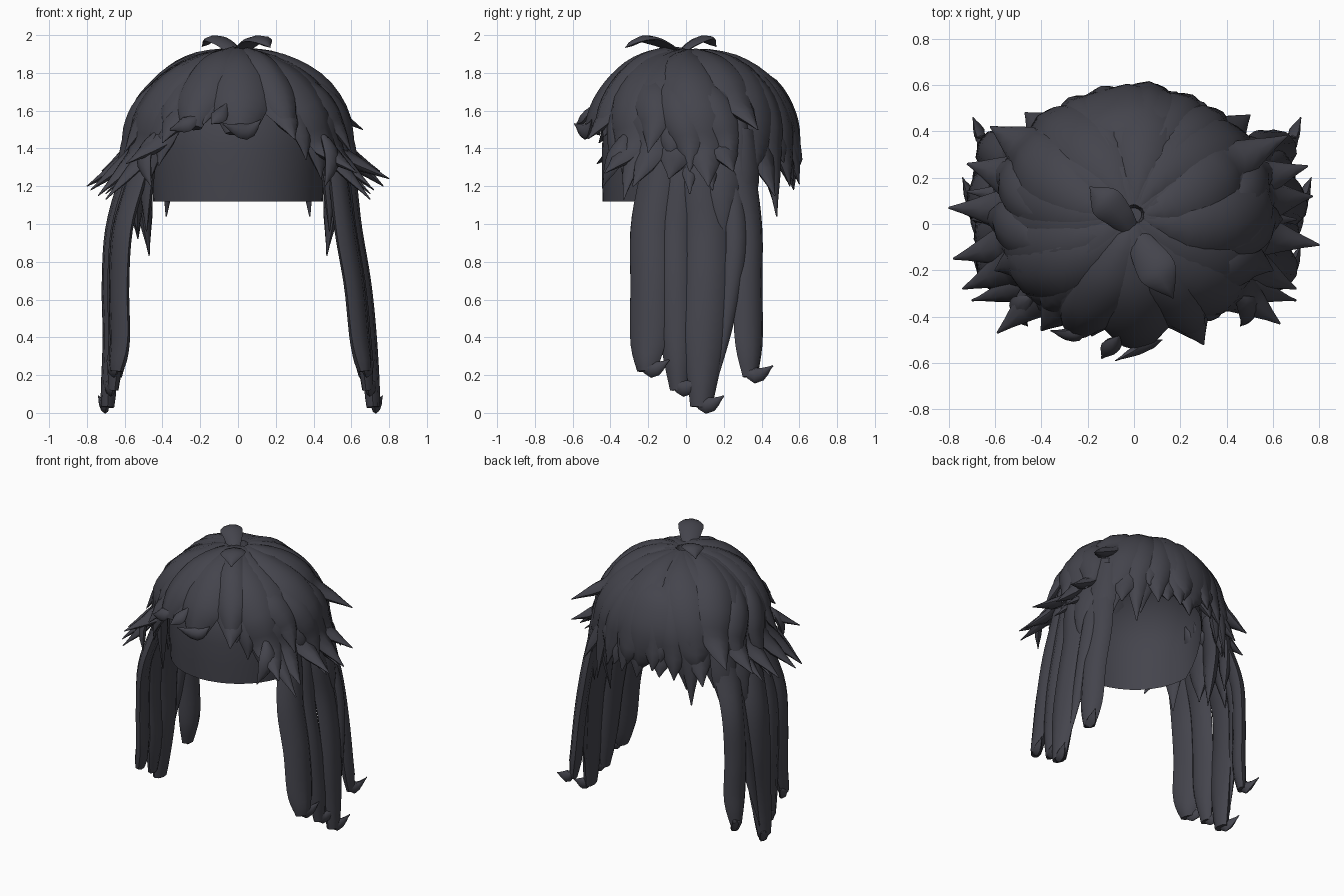
import bpy, bmesh, math, random
from mathutils import Vector

if "Cube" in bpy.data.objects:
    bpy.data.objects.remove(bpy.data.objects["Cube"])

random.seed(4)
hair = bpy.data.materials.new("charcoal hair")
hair.diffuse_color = (0.058, 0.058, 0.073, 1)
hair.use_nodes = True
hair.node_tree.nodes["Principled BSDF"].inputs["Base Color"].default_value = hair.diffuse_color

CX, CY, CZ = 0.0, 0.04, 1.40      # centre of the hair dome
RX, RY, RZ = 0.57, 0.53, 0.51     # radii of the hair dome


def finish(bm, name):
    bmesh.ops.recalc_face_normals(bm, faces=bm.faces)
    me = bpy.data.meshes.new(name)
    bm.to_mesh(me)
    bm.free()
    me.materials.append(hair)
    ob = bpy.data.objects.new(name, me)
    bpy.context.collection.objects.link(ob)
    return ob


def spline(vals, t):
    """Smooth curve through the values, t from 0 to 1."""
    n = len(vals) - 1
    i = min(int(t * n), n - 1)
    f = t * n - i
    a, b, c, d = (vals[min(max(k, 0), n)] for k in (i - 1, i, i + 1, i + 2))
    return b + (c - a) * (0.5 * f) + (a * 2 - b * 5 + c * 4 - d) * (0.5 * f * f) \
        + (b * 3 - a - c * 3 + d) * (0.5 * f ** 3)


def lock(name, pts, widths, thick=0.035, rings=16, sides=8, bend=1.0):
    """Strand with a lens-shaped section that bends around the head."""
    pts = [Vector(p) for p in pts]
    bm = bmesh.new()
    loops = []
    for r in range(rings + 1):
        t = r / rings
        p = spline(pts, t)
        tan = (spline(pts, min(t + 0.02, 1)) - spline(pts, max(t - 0.02, 0))).normalized()
        out = p - Vector((CX, CY, min(p.z, CZ)))
        out = (out - tan * out.dot(tan)).normalized()
        side = tan.cross(out)
        w = max(spline(widths, t), 0.004)
        th = min(thick, w * 0.6)
        loop = []
        for k in range(sides):
            a = 2 * math.pi * k / sides
            u = w * math.cos(a)
            loop.append(bm.verts.new(p + side * u + out * (th * math.sin(a) - bend * u * u)))
        loops.append(loop)
    for A, B in zip(loops, loops[1:]):
        for k in range(sides):
            j = (k + 1) % sides
            bm.faces.new((A[k], A[j], B[j], B[k]))
    bm.faces.new(loops[0])
    bm.faces.new(loops[-1])
    return finish(bm, name)


def dome(az, phi, lift=1.0):
    return Vector((CX + RX * lift * math.sin(phi) * math.cos(az),
                   CY + RY * lift * math.sin(phi) * math.sin(az),
                   CZ + RZ * lift * math.cos(phi)))


def crown_lock(name, tip, w, swirl=0.0, lift=1.0, start=4, blunt=False, thick=0.035):
    """Strand from the crown over the dome to a tip."""
    x, y, z = tip
    az = math.atan2((y - CY) / RY, x / RX)
    end = math.acos(max(-0.05, min(1, (z + 0.13 - CZ) / RZ)))
    begin = math.radians(start)
    pts = []
    for i in range(5):
        f = i / 4
        # strands start level with each other and only lift lower down
        pts.append(dome(az + swirl * (1 - f) ** 1.5, begin + (end - begin) * f,
                        0.98 + (lift - 0.98) * min(1, 2 * f)))
    pts.append(Vector(tip))
    shape = (0.3, 0.75, 0.95, 1.0, 0.95, 0.5) if blunt else (0.3, 0.8, 1.0, 0.95, 0.7, 0.0)
    lock(name, pts, [w * s for s in shape], thick)


# scalp cap: open dome on a short band, cut higher at the nape
bm = bmesh.new()
profile = [(0.45, 1.12), (0.455, 1.26), (0.455, 1.40)]
profile += [(0.455 * math.cos(a), 1.40 + 0.46 * math.sin(a))
            for a in (math.radians(d) for d in range(10, 90, 10))]
N = 40
prev = None
for r, z in profile:
    row = []
    for i in range(N):
        s = math.sin(2 * math.pi * i / N)
        cut = 1.0 - max(0.0, min(1.0, s * 1.2)) if z < 1.4 else 1.0
        row.append(bm.verts.new((r * math.cos(2 * math.pi * i / N), r * 0.98 * s,
                                 1.40 - (1.40 - z) * max(cut, 0.05))))
    if prev:
        for i in range(N):
            j = (i + 1) % N
            bm.faces.new((prev[i], prev[j], row[j], row[i]))
    prev = row
bm.faces.new(prev)
finish(bm, "scalp_cap")

# under layer: broad strands round the sides and back
for i in range(13):
    az = math.radians(-24 + 19 * i)
    s = max(0, math.sin(az))
    r = 0.53 + 0.03 * (i % 2)
    tip = (r * math.cos(az), CY + r * math.sin(az), 0.96 + 0.22 * s + 0.06 * (i % 2))
    crown_lock("under_lock", tip, 0.15, 0.1, 0.95)

# broad crown strands sweeping over the dome above the brow
for i in range(15):
    az = 2 * math.pi * (i + 0.5) / 15
    front = max(0, -math.sin(az))
    tip = (0.59 * math.cos(az), CY + 0.55 * math.sin(az),
           1.30 + 0.24 * front + random.uniform(-0.05, 0.05))
    crown_lock("crown_lock", tip, random.uniform(0.13, 0.17),
               0.5 * math.cos(az) + random.uniform(-0.15, 0.15), random.uniform(0.95, 1.02))

# rounded fringe strands
for x, y, z, w, s in [(0.01, -0.50, 1.48, 0.155, -0.05), (0.26, -0.45, 1.52, 0.10, -0.25),
                      (-0.25, -0.45, 1.51, 0.13, 0.3)]:
    crown_lock("fringe_lock", (x, y, z), w, s, 1.04, blunt=True, thick=0.045)
# pointed strands framing the brow
for x, y, z, w in [(0.36, -0.40, 1.34, 0.08), (0.44, -0.33, 1.24, 0.09),
                   (-0.42, -0.38, 1.31, 0.09), (-0.47, -0.30, 1.22, 0.09)]:
    crown_lock("brow_lock", (x, y, z), w, -0.6 if x > 0 else 0.6, 1.0)

# curled fringe ends
for pts in [((-0.20, -0.46, 1.58), (-0.27, -0.48, 1.53), (-0.36, -0.46, 1.50)),
            ((0.12, -0.50, 1.55), (0.04, -0.53, 1.49), (-0.08, -0.59, 1.53)),
            ((-0.06, -0.48, 1.64), (-0.10, -0.53, 1.57), (-0.14, -0.58, 1.53))]:
    lock("fringe_curl", pts, (0.0, 0.045, 0.0), 0.025, 8)

# flared spikes around both sides
spikes_left = [(-0.80, 0.07, 1.20), (-0.78, -0.15, 1.18), (-0.74, -0.28, 1.15),
               (-0.59, -0.47, 1.32), (-0.72, 0.26, 1.28), (-0.62, 0.42, 1.34),
               (-0.47, 0.48, 1.20), (-0.40, -0.46, 1.43)]
spikes_right = [(0.80, -0.09, 1.24), (0.70, -0.28, 1.20), (0.63, -0.43, 1.27),
                (0.75, 0.25, 1.28), (0.66, 0.38, 1.50), (0.77, 0.12, 1.20),
                (0.50, 0.47, 1.15), (0.30, -0.52, 1.45)]
for group, sign in ((spikes_left, 1), (spikes_right, -1)):
    for i, tip in enumerate(group):
        crown_lock("side_spike", tip, 0.135, sign * (0.3 + 0.12 * (i % 3)), 0.99 + 0.025 * (i % 3))

# short locks above the ears
for sx in (-1, 1):
    for y, z, x in [(-0.20, 1.38, 0.60), (0.02, 1.28, 0.64), (0.24, 1.30, 0.62)]:
        crown_lock("ear_lock", (sx * x, y, z), 0.10, -0.4 * sx, 1.03, 40)
    # thin wisps below the spikes
    for y, z, x in [(-0.44, 1.20, 0.46), (-0.33, 1.13, 0.70), (0.02, 1.16, 0.70), (0.14, 1.18, 0.72)]:
        lock("wisp", [(sx * 0.43, y * 0.7, 1.50), (sx * 0.50, y * 0.85, 1.36), (sx * x, y, z)],
             (0.0, 0.06, 0.0), 0.025, 8)

# rounded bulge and points at the back
lock("back_bulge", [(0, 0.30, 1.82), (-0.02, 0.46, 1.74), (-0.03, 0.555, 1.58),
                    (-0.03, 0.575, 1.42), (-0.02, 0.55, 1.24)],
     (0.10, 0.21, 0.25, 0.20, 0.0), 0.03)
for x, y, z in [(-0.28, 0.54, 1.22), (0.25, 0.55, 1.20), (0.10, 0.60, 1.21),
                (-0.14, 0.59, 1.27), (0.38, 0.48, 1.04), (-0.38, 0.48, 1.04)]:
    crown_lock("back_point", (x, y, z), 0.11, 0.2 if x > 0 else -0.2, 1.0, 25)

# long side strands with flicked ends
for sx in (-1, 1):
    # distance from the middle at each height, the left falls straighter
    fall = (0.56, 0.645, 0.665, 0.66, 0.675) if sx < 0 else (0.56, 0.60, 0.65, 0.68, 0.70)
    for y0, y1, y2, z, w, dx in [(-0.15, -0.20, -0.21, 0.22, 0.105, -0.03),
                                 (-0.03, -0.06, -0.04, 0.12, 0.09, -0.015),
                                 (0.08, 0.12, 0.08, 0.03, 0.115, 0.015),
                                 (0.28, 0.33, 0.34, 0.19, 0.085, -0.03)]:
        ys = (y0, y1, y1, (y1 + y2) / 2, y2)
        zs = (1.28, 0.98, 0.68, 0.38, z)
        pts = [(sx * 0.48, y0, 1.55)]
        pts += [(sx * (f + dx), y, h) for f, y, h in zip(fall, ys, zs)]
        lock("long_side_lock", pts, (0.05, 0.10, w, w, w * 0.95, w * 0.5), 0.042, 22)
        e = fall[-1] + dx
        lock("end_flick", [(sx * e, y2 - 0.04, z + 0.08), (sx * (e + 0.015), y2 + 0.03, z + 0.01),
                           (sx * (e + 0.05), y2 + 0.12, z + 0.06)], (0.0, 0.045, 0.0), 0.025, 8)
    # slim loose strand between the long ones
    lock("slim_side_lock", [(sx * 0.54, 0.24, 1.3), (sx * 0.63, 0.27, 0.9),
                            (sx * 0.67, 0.22, 0.5), (sx * 0.70, 0.15, 0.12)],
         (0.05, 0.06, 0.04, 0.0), 0.03)
    # pointed strands behind the ears
    for y, z, x, w in [(0.20, 0.83, 0.47, 0.1), (0.04, 0.95, 0.53, 0.1), (0.30, 0.92, 0.53, 0.1),
                       (0.20, 0.87, 0.62, 0.11)]:
        lock("behind_ear_lock", [(sx * 0.48, y, 1.5), (sx * (x + 0.54) / 2, y, 1.22), (sx * x, y, z)],
             (0.07, w, 0.0), 0.04, 10)

# two small curled leaves on the crown
lock("crown_leaf_back", [(0.0, -0.05, 1.89), (-0.06, 0.03, 1.955), (-0.13, 0.10, 1.985),
                         (-0.19, 0.16, 1.94)], (0.03, 0.06, 0.07, 0.0), 0.014, bend=2)
lock("crown_leaf_front", [(0.0, -0.02, 1.89), (0.05, -0.12, 1.955), (0.11, -0.22, 1.985),
                          (0.17, -0.32, 1.935)], (0.03, 0.07, 0.08, 0.0), 0.014, bend=2)

# smooth shading with crisp strand edges
for ob in bpy.context.scene.objects:
    ob.select_set(True)
    bpy.context.view_layer.objects.active = ob
bpy.ops.object.shade_smooth_by_angle(angle=math.radians(42))
